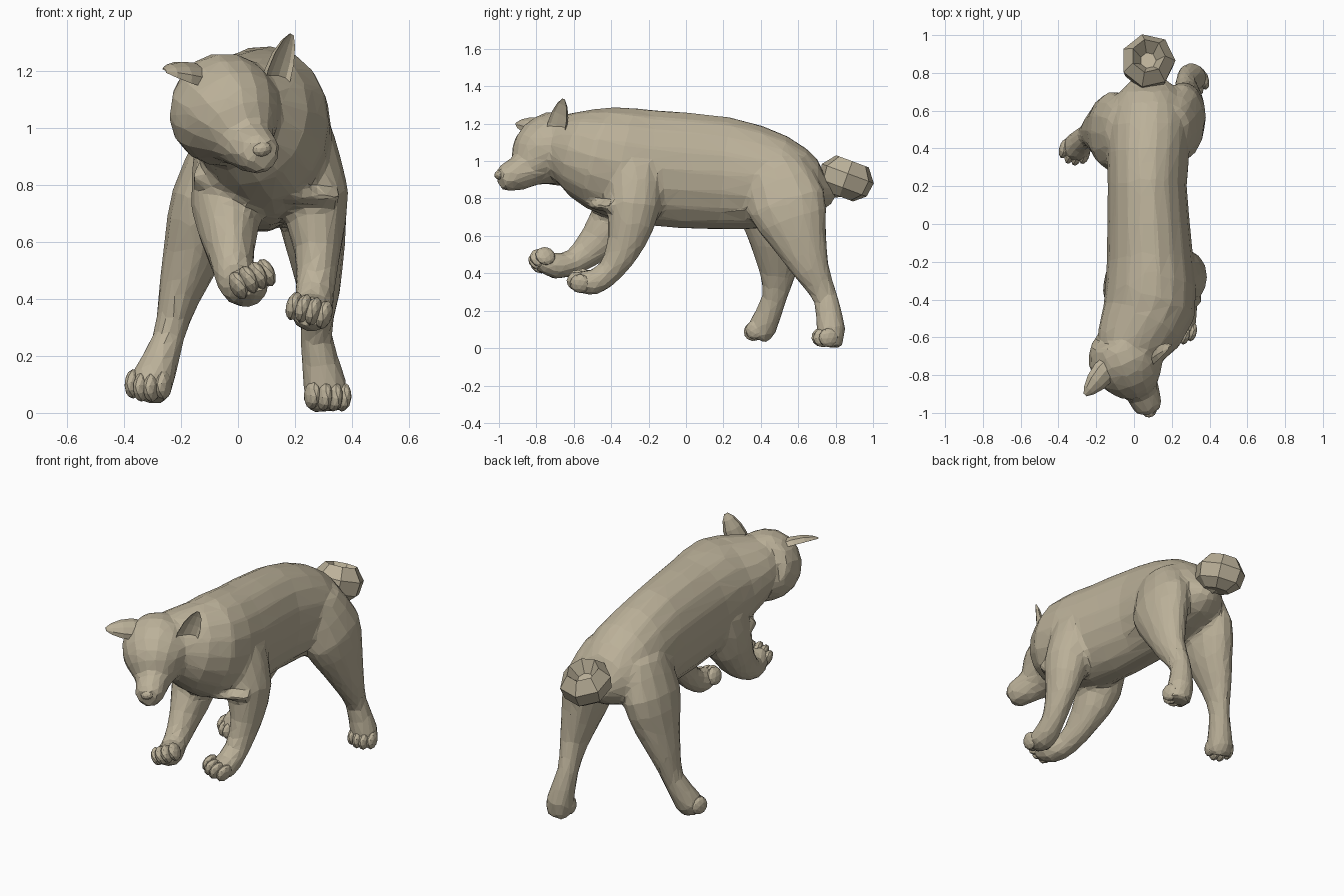
import bpy, bmesh, math
from mathutils import Vector, Matrix

if "Cube" in bpy.data.objects:
    bpy.data.objects.remove(bpy.data.objects["Cube"])

V = Vector
fur = bpy.data.materials.new("fur")
fur.diffuse_color = (.50, .44, .32, 1)
fur.use_nodes = True
fur.node_tree.nodes["Principled BSDF"].inputs["Base Color"].default_value = fur.diffuse_color


def smooth_path(secs):
    """Add one Catmull-Rom section between each pair of sections."""
    last = len(secs) - 1
    out = []
    for i in range(last):
        p = [secs[max(i - 1, 0)], secs[i], secs[i + 1], secs[min(i + 2, last)]]
        out.append(p[1])
        out.append([(9 * (b + c) - a - d) / 16 for a, b, c, d in zip(*p)])
    return out + [secs[-1]]


def loft(bm, secs, ref=(1, 0, 0), n=14, cup=False):
    """Elliptical rings along a path; secs = (x, y, z, side radius, other radius)."""
    pts = [V(s[:3]) for s in secs]
    rings = []
    for i, s in enumerate(secs):
        t = (pts[min(i + 1, len(pts) - 1)] - pts[max(i - 1, 0)]).normalized()
        side = (V(ref) - t * t.dot(V(ref))).normalized()
        other = t.cross(side)
        ring = []
        for k in range(n):
            a = 2 * math.pi * k / n
            h = math.sin(a)
            if cup and h < 0:          # fold the front half in to hollow it
                h *= -0.45
            ring.append(bm.verts.new(pts[i] + side * math.cos(a) * s[3] + other * h * s[4]))
        rings.append(ring)
    for r0, r1 in zip(rings, rings[1:]):
        for k in range(n):
            j = (k + 1) % n
            bm.faces.new((r0[k], r0[j], r1[j], r1[k]))
    bm.faces.new(rings[0][::-1])
    bm.faces.new(rings[-1])


def finish(bm, name):
    bmesh.ops.recalc_face_normals(bm, faces=bm.faces)
    me = bpy.data.meshes.new(name)
    bm.to_mesh(me)
    bm.free()
    me.materials.append(fur)
    ob = bpy.data.objects.new(name, me)
    bpy.context.collection.objects.link(ob)
    return ob


def ball(bm, c, axes, radii):
    """Faceted ellipsoid with the given axes."""
    m = Matrix([a * r for a, r in zip(axes, radii)]).transposed().to_4x4()
    bmesh.ops.create_icosphere(bm, subdivisions=2, radius=1,
                               matrix=Matrix.Translation(V(c)) @ m)


def toes(name, c, fwd, side):
    f = V(fwd).normalized()
    s = V(side)
    s = (s - f * s.dot(f)).normalized()
    u = s.cross(f)
    bm = bmesh.new()
    for i in range(4):
        mid = 0.022 if i in (1, 2) else 0.0
        ball(bm, V(c) + s * (i - 1.5) * 0.037 + f * mid, (s, f, u), (0.028, 0.055, 0.052))
    finish(bm, name)


# torso and neck
skin = bmesh.new()
loft(skin, smooth_path([(.08, .77, .88, .06, .07), (.08, .705, .86, .155, .145),
                        (.08, .5, .89, .22, .25), (.07, .2, .935, .21, .305),
                        (.085, -.2, .965, .23, .312), (.08, -.45, 1.015, .245, .285),
                        (.0, -.6, 1.06, .205, .21), (-.04, -.68, 1.07, .17, .17)]), n=18)


# legs: one taper for the front pair, one for the hind pair
def leg(taper, *centres):
    loft(skin, smooth_path([(*c, *r) for c, r in zip(centres, taper)]))


front = ((.115, .15), (.125, .145), (.083, .105), (.068, .07), (.075, .07), (.06, .055))
hind = ((.1, .17), (.125, .215), (.108, .16), (.073, .1), (.056, .066), (.078, .078), (.07, .06))
leg(front, (.22, -.27, .97), (.265, -.28, .76), (.28, -.32, .57),
    (.27, -.4, .42), (.26, -.5, .35), (.25, -.58, .36))
leg(front, (-.04, -.3, .92), (-.04, -.36, .72), (-.025, -.48, .56),
    (-.005, -.6, .46), (.03, -.7, .44), (.05, -.78, .47))
leg(hind, (.2, .47, .96), (.25, .54, .77), (.27, .6, .6), (.285, .67, .42),
    (.275, .745, .27), (.305, .775, .1), (.315, .77, .008))
leg(hind, (-.05, .48, .95), (-.11, .49, .75), (-.155, .495, .57), (-.21, .49, .4),
    (-.245, .47, .26), (-.3, .41, .115), (-.315, .38, .06))
# chest ruff
loft(skin, [(-.15, -.41, .83, .03, .05), (.0, -.45, .795, .035, .1),
            (.18, -.42, .765, .035, .11), (.33, -.35, .755, .03, .08)], ref=(0, 0, 1))

# head frame, turned and tilted
C = V((-.045, -.71, 1.06))
F = V((.37, -.86, -.32)).normalized()
R = V((.86, .36, .2))
R = (R - F * R.dot(F)).normalized()
U = F.cross(R)


def at(s, r, h):
    return C + F * s + R * r + U * h


# head with muzzle: forward, up, half width, half height
prof = [(-.14, 0, .14, .16), (-.04, 0, .197, .203), (.07, -.005, .185, .188),
        (.145, -.028, .138, .142), (.21, -.05, .095, .095),
        (.31, -.052, .08, .077), (.352, -.05, .05, .052)]
loft(skin, smooth_path([(*at(s, 0, h), a, b) for s, h, a, b in prof]), ref=R, n=16)
# brows and lower jaw
for sx in (-1, 1):
    ball(skin, at(.12, .075 * sx, .085), (R, F, U), (.045, .04, .03))
ball(skin, at(.22, 0, -.115), (R, F, U), (.06, .09, .03))

# fuse everything into one faceted skin
body = finish(skin, "body_and_head")
rm = body.modifiers.new("fuse", 'REMESH')
rm.mode = 'VOXEL'
rm.voxel_size = 0.017
sm = body.modifiers.new("relax", 'SMOOTH')
sm.iterations = 5
dc = body.modifiers.new("facets", 'DECIMATE')
dc.ratio = 0.065

# toes on each paw
toes("front_toes_right", (.25, -.56, .36), (-.1, -1, .1), (1, 0, -.3))
toes("front_toes_left", (.05, -.765, .47), (.15, -1, .25), (1, 0, .5))
toes("hind_toes_right", (.315, .75, .06), (.25, -1, -.12), (1, 0, -.1))
toes("hind_toes_left", (-.315, .385, .1), (-.3, -1, -.5), (1, 0, .1))

# nose and eyes
bm = bmesh.new()
ball(bm, at(.342, 0, -.025), (R, F, U), (.036, .025, .026))
finish(bm, "nose")
bm = bmesh.new()
for sx in (-1, 1):
    ball(bm, at(.16, .075 * sx, .048), (R, F, U), (.027, .025, .02))
finish(bm, "eyes")


# cupped ears
def ear(name, base, tip, ref, size=1.0):
    bm = bmesh.new()
    loft(bm, [(*V(base).lerp(V(tip), t), w * size, w * size * .75) for t, w in
              ((0, .055), (.3, .064), (.6, .055), (.85, .034), (1, .01))],
         ref=ref, n=10, cup=True)
    finish(bm, name)


ear("ear_right", (.125, -.71, 1.12), (.19, -.655, 1.33), (.65, .75, 0))
ear("ear_left", (-.12, -.735, 1.165), (-.26, -.905, 1.2), (.65, -.55, -.45), 1.12)

# short curled tail with a hollow centre
bm = bmesh.new()
T = V((.075, .855, .905))
ax = V((0, .35, .94)).normalized()
loft(bm, [(*(T + ax * h), r * .95, r) for h, r in
          ((-.1, .08), (-.05, .14), (.03, .152), (.1, .095), (.101, .045))], n=7)
top = max(bm.faces, key=lambda f: f.calc_center_median().dot(ax))
bmesh.ops.translate(bm, verts=top.verts, vec=-ax * .07)
bmesh.ops.triangulate(bm, faces=bm.faces)
finish(bm, "tail")
bm = bmesh.new()
loft(bm, [(.08, y, .86, r, r) for y, r in ((.68, .07), (.76, .06), (.84, .05))], n=8)
finish(bm, "tail_root")
